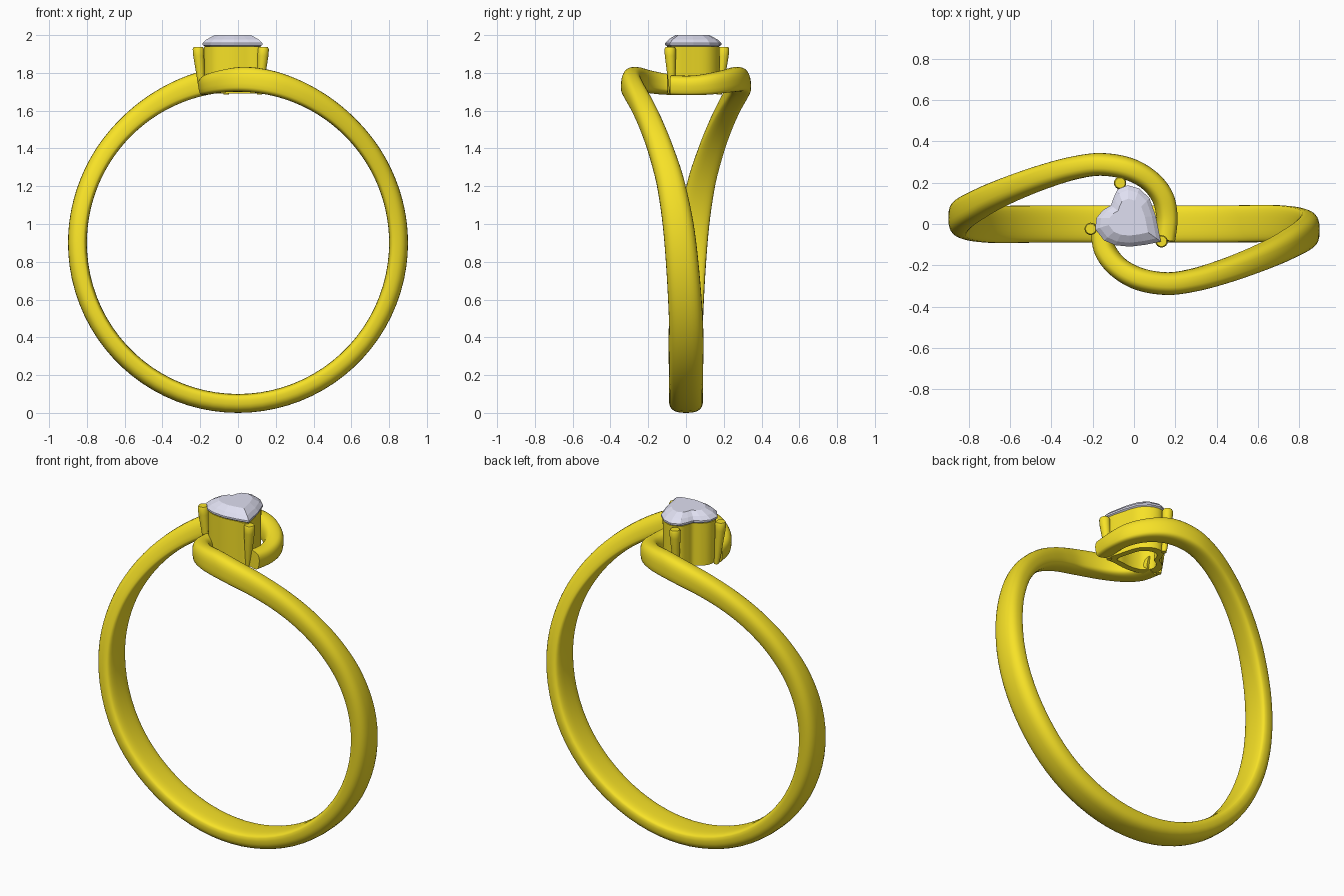
import bpy, bmesh, math
from mathutils import Vector

if "Cube" in bpy.data.objects:
    bpy.data.objects.remove(bpy.data.objects["Cube"])


def material(name, color):
    m = bpy.data.materials.new(name)
    m.diffuse_color = color
    m.use_nodes = True
    m.node_tree.nodes["Principled BSDF"].inputs["Base Color"].default_value = m.diffuse_color
    return m


GOLD = material("gold", (0.93, 0.76, 0.02, 1))
GEM = material("pale_gem", (0.74, 0.74, 0.88, 1))


def loft(name, rings, mat, cap_start=True, cap_end=True, closed=False, smooth=True):
    """Skin a list of equal-sized closed point rings."""
    bm = bmesh.new()
    loops = [[bm.verts.new(p) for p in ring] for ring in rings]
    pairs = list(zip(loops, loops[1:])) + ([(loops[-1], loops[0])] if closed else [])
    for a, b in pairs:
        for i in range(len(a)):
            j = (i + 1) % len(a)
            bm.faces.new((a[i], a[j], b[j], b[i]))
    if cap_start and not closed:
        bm.faces.new(loops[0][::-1])
    if cap_end and not closed:
        bm.faces.new(loops[-1])
    bmesh.ops.recalc_face_normals(bm, faces=bm.faces)
    me = bpy.data.meshes.new(name)
    bm.to_mesh(me)
    bm.free()
    ob = bpy.data.objects.new(name, me)
    bpy.context.collection.objects.link(ob)
    me.materials.append(mat)
    if smooth:
        bpy.ops.object.select_all(action='DESELECT')
        ob.select_set(True)
        bpy.context.view_layer.objects.active = ob
        bpy.ops.object.shade_smooth_by_angle(angle=math.radians(40))
    return ob


def spline(pts, steps, closed=False):
    """Catmull-Rom through tuples of any size."""
    pts = [Vector(p) for p in pts]
    n = len(pts)
    get = (lambda i: pts[i % n]) if closed else (lambda i: pts[min(max(i, 0), n - 1)])
    out = []
    for i in range(n if closed else n - 1):
        a, b, c, d = (get(i + k) for k in (-1, 0, 1, 2))
        for s in range(steps):
            t = s / steps
            out.append(0.5 * (2 * b + (c - a) * t + (2 * a - 5 * b + 4 * c - d) * t * t
                              + (3 * b - a - 3 * c + d) * t ** 3))
    return out if closed else out + [pts[-1]]


# Bypass band: (angle from bottom, y, half width, thickness) for one strand
strand = [(30, 0, .09, .1), (60, 0, .09, .1), (90, -.03, .084, .1), (110, -.075, .075, .1),
          (125, -.13, .067, .102), (137, -.18, .062, .105), (150, -.235, .058, .113),
          (160, -.272, .056, .122), (169, -.289, .055, .13), (178, -.268, .055, .132),
          (185, -.212, .053, .12), (189.5, -.13, .052, .11), (191, -.03, .05, .1)]
other = strand + [(190.3, .08, .048, .1)]
path = [(-a, -y, w, h) for a, y, w, h in reversed(other)] + [(0, 0, .09, .1)] + strand
path = spline(path, 7)

CZ, R0, SIDES = 0.9, 0.8, 28


def on_band(p, r):
    a = math.radians(p[0])
    return Vector((r * math.sin(a), p[1], CZ - r * math.cos(a)))


rings = []
for i, p in enumerate(path):
    a = math.radians(p[0])
    radial = Vector((math.sin(a), 0, -math.cos(a)))
    tangent = on_band(path[min(i + 1, len(path) - 1)], .85) - on_band(path[max(i - 1, 0)], .85)
    side = radial.cross(tangent).normalized()
    ring = []
    for k in range(SIDES):
        t = 2 * math.pi * k / SIDES
        c, s = math.cos(t), math.sin(t)
        u = math.copysign(abs(c) ** .72, c)
        # domed outside, nearly flat inside
        v = .35 + .65 * abs(s) ** .8 if s >= 0 else .35 - .35 * abs(s) ** .5
        ring.append(on_band(p, R0) + side * u * p[2] + radial * v * p[3])
    rings.append(ring)
loft("bypass_band", rings, GOLD)

# Heart outline shared by the seat and the stone
heart = [(.13, -.085), (.105, .04), (.075, .125), (.025, .172), (-.03, .188), (-.08, .168),
         (-.1, .125), (-.112, .09), (-.15, .068), (-.182, .03), (-.188, -.025), (-.145, -.08),
         (-.09, -.103), (-.02, -.11), (.06, -.1)]
MID = (-.025, .025)


def heart_ring(scale, z, pts=heart):
    return [(MID[0] + (x - MID[0]) * scale, MID[1] + (y - MID[1]) * scale, z) for x, y in pts]


# Hollow heart seat
fine = [tuple(p) for p in spline(heart, 4, closed=True)]
loft("heart_seat", [heart_ring(s, z, fine) for s, z in
                    ((.92, 1.69), (.94, 1.94), (.78, 1.94), (.66, 1.69))],
     GOLD, closed=True)

# Faceted heart stone: pavilion, girdle, crown, table
loft("heart_stone", [heart_ring(s, z) for s, z in
                     ((.06, 1.8), (.86, 1.935), (1, 1.948), (1, 1.958), (.86, 1.978), (.6, 2.0))],
     GEM, smooth=False)


# Three prongs, slimmer and closer in at the foot
def prong(name, x, y):
    out = (Vector((x, y)) - Vector(MID)).normalized()
    levels = [(1.685, .014, -.022), (1.74, .018, -.014), (1.82, .024, -.007),
              (1.89, .029, 0), (1.925, .03, .002), (1.936, .025, .002)]
    loft(name, [[(x + out.x * o + r * math.cos(k * math.pi / 8),
                  y + out.y * o + r * math.sin(k * math.pi / 8), z) for k in range(16)]
                for z, r, o in levels], GOLD)


for label, x, y in (("top", -.067, .197), ("left", -.208, -.023), ("tip", .132, -.083)):
    prong("prong_" + label, x, y)
